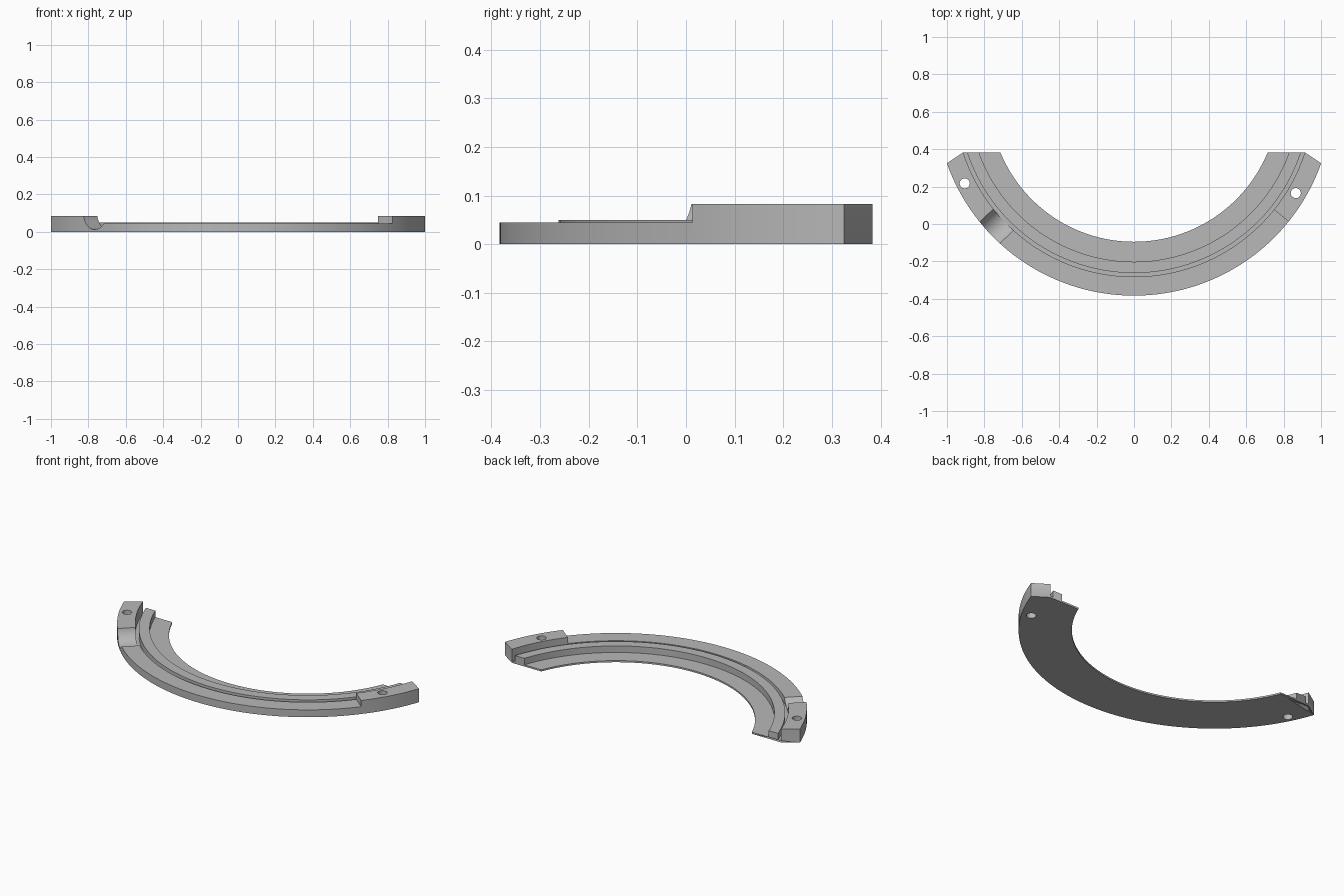
import bpy, bmesh
from math import asin, cos, sin, pi, radians

cube = bpy.data.objects.get("Cube")
if cube:
    bpy.data.objects.remove(cube, do_unlink=True)

CENTRE_Y = 0.678
R_IN, R_RIDGE_IN, R_RIDGE_OUT, R_RIM, R_OUT = 0.773, 0.88, 0.94, 0.96, 1.061
LEDGE, RIDGE, RIM, BLOCK = 0.01, 0.05, 0.045, 0.083
SEGS_BLOCK, SEGS_MID = 14, 60

grey = bpy.data.materials.new("plain grey")
grey.use_nodes = True
grey.diffuse_color = (0.48, 0.48, 0.48, 1)
grey.node_tree.nodes["Principled BSDF"].inputs["Base Color"].default_value = grey.diffuse_color


def spread(a, b, n):
    return [a + (b - a) * i / n for i in range(n)]


def stations(r):
    """Angles along the arc; each radius ends on the straight or chamfered end."""
    end_y = 0.325 if r > 1 else 0.383
    tip = asin((CENTRE_Y - end_y) / r)
    a, b, c, d = pi + tip, radians(222), radians(321.2), 2 * pi - tip
    return spread(a, b, SEGS_BLOCK) + spread(b, c, SEGS_MID) + spread(c, d, SEGS_BLOCK) + [d]


def polar(r, a, z):
    return (r * cos(a), CENTRE_Y + r * sin(a), z)


# Arc body: stepped cross-section swept round the centre
profile = [(R_IN, 0), (R_IN, LEDGE), (R_RIDGE_IN, LEDGE), (R_RIDGE_IN, RIDGE),
           (R_RIDGE_OUT, RIDGE), (R_RIDGE_OUT, LEDGE), (R_RIM, LEDGE),
           (R_RIM, RIM), (R_OUT, RIM), (R_OUT, 0), (R_RIM, 0)]
bm = bmesh.new()
rows = [[bm.verts.new(polar(r, a, z)) for a in stations(r)] for r, z in profile]
raised = []
count = len(rows[0])
for k, row in enumerate(rows):
    nxt = rows[(k + 1) % len(rows)]
    for i in range(count - 1):
        face = bm.faces.new((row[i], row[i + 1], nxt[i + 1], nxt[i]))
        on_rim = profile[k] == (R_RIM, RIM)
        if on_rim and not SEGS_BLOCK <= i < SEGS_BLOCK + SEGS_MID:
            raised.append(face)
for i in (0, count - 1):
    bm.faces.new([row[i] for row in rows])

# Raised end blocks on the rim
ext = bmesh.ops.extrude_face_region(bm, geom=raised)
for v in ext["geom"]:
    if isinstance(v, bmesh.types.BMVert):
        v.co.z = BLOCK
leftover = [f for f in raised if f.is_valid]
if leftover:
    bmesh.ops.delete(bm, geom=leftover, context="FACES")
bmesh.ops.recalc_face_normals(bm, faces=bm.faces)

mesh = bpy.data.meshes.new("arc_rail")
bm.to_mesh(mesh)
bm.free()
rail = bpy.data.objects.new("arc_rail", mesh)
bpy.context.collection.objects.link(rail)
mesh.materials.append(grey)


def cut_cylinder(name, radius, depth, location, rotation, sides):
    bpy.ops.mesh.primitive_cylinder_add(vertices=sides, radius=radius, depth=depth,
                                        location=location, rotation=rotation)
    cutter = bpy.context.object
    cutter.name = name
    cutter.hide_render = True
    cutter.data.materials.append(grey)
    mod = rail.modifiers.new(name, "BOOLEAN")
    mod.operation = "DIFFERENCE"
    mod.solver = "EXACT"
    mod.object = cutter
    bpy.ops.object.select_all(action="DESELECT")
    bpy.context.view_layer.objects.active = rail
    rail.select_set(True)
    bpy.ops.object.modifier_apply(modifier=mod.name)
    bpy.data.objects.remove(cutter, do_unlink=True)


# Screw holes through both blocks
for x, y in ((-0.905, 0.217), (0.865, 0.165)):
    cut_cylinder("screw_hole", 0.027, 0.4, (x, y, 0.05), (0, 0, 0), 32)

# Rounded scoop beside one block
scoop = radians(223.7)
cut_cylinder("scoop", 0.09, 0.2, polar(1.05, scoop, 0.102), (0, pi / 2, scoop), 72)

bpy.ops.object.shade_smooth_by_angle(angle=radians(30))
